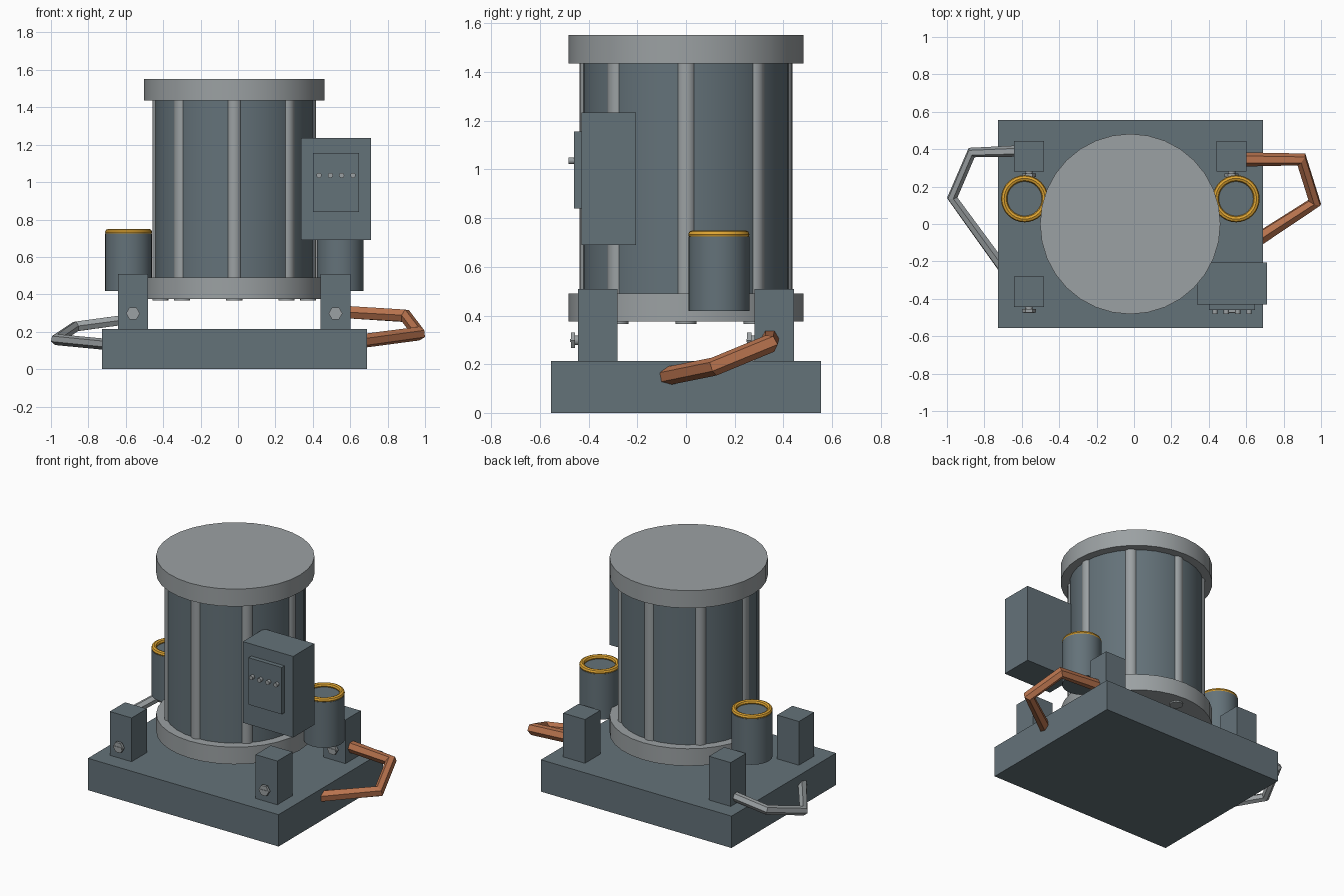
import bpy, math
from mathutils import Vector

if "Cube" in bpy.data.objects:
    bpy.data.objects.remove(bpy.data.objects["Cube"])


def mat(name, rgb):
    m = bpy.data.materials.new(name)
    m.diffuse_color = (*rgb, 1)
    m.use_nodes = True
    m.node_tree.nodes["Principled BSDF"].inputs["Base Color"].default_value = m.diffuse_color
    return m


SLATE = mat("slate_paint", (0.127, 0.168, 0.191))
STEEL = mat("light_steel", (0.33, 0.356, 0.366))
COPPER = mat("copper", (0.479, 0.171, 0.076))
BRASS = mat("brass", (0.74, 0.376, 0.032))


def finish(name, m, smooth=False):
    o = bpy.context.object
    o.name = name
    o.data.materials.clear()
    o.data.materials.append(m)
    if smooth:
        bpy.ops.object.shade_smooth_by_angle(angle=math.radians(35))
    return o


def box(name, lo, hi, m):
    lo, hi = Vector(lo), Vector(hi)
    bpy.ops.mesh.primitive_cube_add(size=1, location=(lo + hi) / 2)
    o = finish(name, m)
    o.scale = hi - lo
    return o


def drum(name, x, y, r, z0, z1, m, n=32):
    bpy.ops.mesh.primitive_cylinder_add(vertices=n, radius=r, depth=z1 - z0,
                                        location=(x, y, (z0 + z1) / 2))
    return finish(name, m, True)


def stud(name, x, z, r, y0, y1, m, n):
    # cylinder lying along y, with corners at +x and -x when n is even
    bpy.ops.mesh.primitive_cylinder_add(vertices=n, radius=r, depth=y1 - y0,
                                        location=(x, (y0 + y1) / 2, z),
                                        rotation=(math.pi / 2, math.pi / 2, 0))
    return finish(name, m, n > 8)


def pipe(name, pts, r, m):
    cu = bpy.data.curves.new(name, 'CURVE')
    cu.dimensions = '3D'
    cu.bevel_depth = r
    cu.bevel_resolution = 1
    cu.use_fill_caps = True
    s = cu.splines.new('POLY')
    s.use_smooth = False
    s.points.add(len(pts) - 1)
    for p, co in zip(s.points, pts):
        p.co = (*co, 1)
    cu.materials.append(m)
    o = bpy.data.objects.new(name, cu)
    bpy.context.collection.objects.link(o)


CX = -0.02

# base slab
box("base", (-0.727, -0.555, 0), (0.69, 0.555, 0.214), SLATE)

# main tank with end flanges and tie rods
drum("tank_body", CX, 0, 0.425, 0.43, 1.5, SLATE)
drum("bottom_flange", CX, 0, 0.482, 0.375, 0.49, STEEL)
drum("top_flange", CX, 0, 0.482, 1.435, 1.552, STEEL)
for i in range(8):
    a = i * math.pi / 4
    drum(f"tie_rod_{i + 1}", CX + 0.395 * math.cos(a), 0.395 * math.sin(a),
         0.043, 0.366, 1.5, STEEL, 16)

# four corner posts, each with a hex bolt facing forward
for sx, x in (("left", -0.5615), ("right", 0.5215)):
    for sy, y in (("front", -0.362), ("back", 0.362)):
        box(f"{sy}_{sx}_post", (x - 0.081, y - 0.081, 0.2),
            (x + 0.081, y + 0.081, 0.508), SLATE)
        f = y - 0.081
        stud(f"{sy}_{sx}_bolt_shank", x, 0.298, 0.02, f - 0.015, f + 0.02, STEEL, 12)
        stud(f"{sy}_{sx}_bolt_head", x, 0.298, 0.037, f - 0.03, f - 0.012, STEEL, 6)
        box(f"{sy}_{sx}_bolt_slot", (x - 0.03, f - 0.033, 0.292),
            (x + 0.03, f - 0.028, 0.304), STEEL)

# side canisters with brass rings
for s, x in (("left", -0.585), ("right", 0.546)):
    drum(f"{s}_canister", x, 0.135, 0.125, 0.419, 0.725, SLATE)
    bpy.ops.mesh.primitive_torus_add(location=(x, 0.135, 0.733), major_radius=0.109,
                                     minor_radius=0.017, major_segments=32,
                                     minor_segments=8)
    finish(f"{s}_canister_ring", BRASS, True)

# control box, panel and buttons
box("control_box", (0.337, -0.43, 0.69), (0.711, -0.205, 1.235), SLATE)
box("control_panel", (0.40, -0.46, 0.84), (0.647, -0.42, 1.155), SLATE)
for i in range(4):
    stud(f"button_{i + 1}", 0.433 + i * 0.0607, 1.036, 0.014, -0.482, -0.455, STEEL, 12)

# bent pipes from the back posts down to the base sides
pipe("copper_pipe", [(0.58, 0.345, 0.305), (0.895, 0.345, 0.285),
                     (0.967, 0.115, 0.19), (0.66, -0.085, 0.15)], 0.038, COPPER)
pipe("steel_pipe", [(-0.62, 0.39, 0.262), (-0.868, 0.382, 0.228),
                    (-0.972, 0.14, 0.158), (-0.70, -0.235, 0.132)], 0.03, STEEL)
